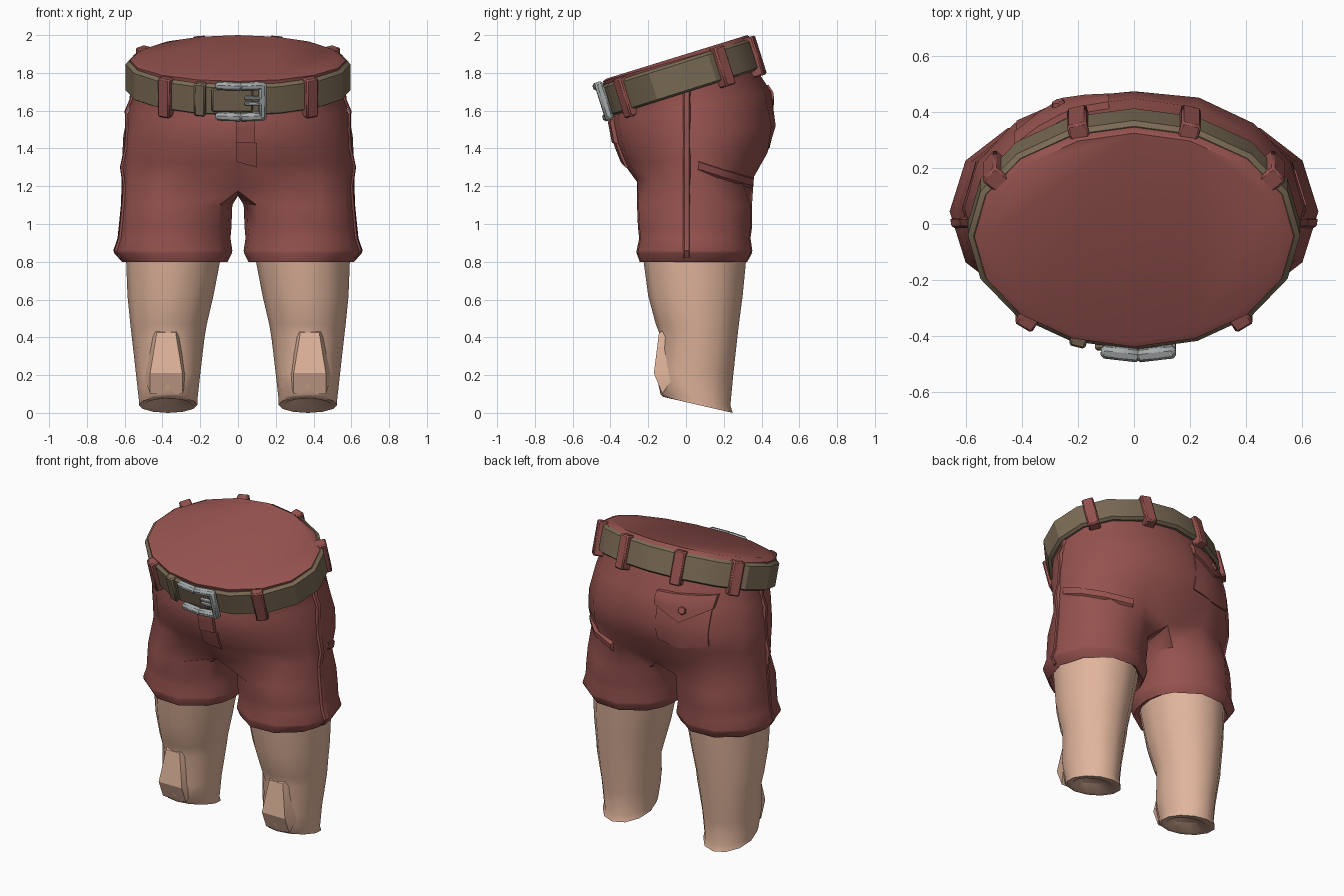
import bpy, bmesh, math
from mathutils import Vector, Matrix
from mathutils.bvhtree import BVHTree

if "Cube" in bpy.data.objects:
    bpy.data.objects.remove(bpy.data.objects["Cube"])


def material(name, rgb):
    m = bpy.data.materials.new(name)
    m.diffuse_color = (*rgb, 1)
    m.use_nodes = True
    m.node_tree.nodes["Principled BSDF"].inputs["Base Color"].default_value = m.diffuse_color
    return m


RED = material("brick_red_cloth", (0.30, 0.085, 0.077))
SKIN = material("skin", (0.76, 0.465, 0.335))
BROWN = material("brown_leather", (0.195, 0.145, 0.09))
GREY = material("grey_metal", (0.38, 0.40, 0.40))


def finish(bm, name, mat, angle=30, bevel=0):
    bmesh.ops.remove_doubles(bm, verts=bm.verts, dist=1e-4)
    bmesh.ops.recalc_face_normals(bm, faces=bm.faces)
    me = bpy.data.meshes.new(name)
    bm.to_mesh(me)
    me.materials.append(mat)
    me.shade_smooth()
    me.set_sharp_from_angle(angle=math.radians(angle))
    ob = bpy.data.objects.new(name, me)
    bpy.context.collection.objects.link(ob)
    if bevel:
        b = ob.modifiers.new("bevel", 'BEVEL')
        b.width, b.segments = bevel, 1
    return ob


def bridge(bm, a, b, closed=True):
    n = len(a)
    for i in range(n if closed else n - 1):
        j = (i + 1) % n
        bm.faces.new((a[i], a[j], b[j], b[i]))


def add(bm, pts):
    return [bm.verts.new(p) for p in pts]


# Shorts: hip rings run front to back, then split into leg rings at the crotch
# hip ring: z front, z back, half width, y front, y back, back cleft depth
HIPS = [(1.77, 2.0, .53, -.42, .325, 0), (1.755, 1.98, .572, -.44, .35, 0),
        (1.60, 1.80, .56, -.375, .385, 0), (1.55, 1.70, .575, -.395, .45, .0),
        (1.42, 1.52, .607, -.37, .485, .01), (1.32, 1.38, .613, -.33, .462, .03),
        (1.24, 1.25, .615, -.285, .385, .07)]
# leg ring: z, inner x, outer x, y front, y back
LEGS = [(1.10, .03, .62, -.27, .36), (.98, .035, .632, -.265, .36),
        (.925, .04, .638, -.258, .352), (.86, .03, .66, -.272, .362),
        (.845, .032, .655, -.272, .36), (.80, .055, .615, -.255, .335),
        (.82, .09, .60, -.235, .32)]
LEG_ANGLES = [-50 + 35 * k for k in range(9)] + [250, 270, 290]


def hip_points(r, s):
    zf, zb, w, yf, yb, cleft = r
    pts = []
    for k in range(9):
        t = math.pi * k / 8
        f = (1 - math.cos(t)) / 2
        y = yf + (yb - yf) * f - (cleft if k == 8 else 0)
        z = zf + (zb - zf) * f
        if cleft > .06 and k in (0, 8):     # crotch dips between the legs
            y += .06 if k == 0 else 0
            z -= .065
        pts.append((s * w * math.sin(t) if 0 < k < 8 else 0, y, z))
    return pts


def leg_points(r, s, angles, zb=None):
    z, xi, xo, yf, yb = r
    zb = z if zb is None else zb
    pts = []
    for d in angles:
        c, n = math.cos(math.radians(d)), math.sin(math.radians(d))
        f = (1 - c) / 2
        pts.append((s * ((xi + xo) / 2 + (xo - xi) / 2 * n), yf + (yb - yf) * f, z + (zb - z) * f))
    return pts


bm = bmesh.new()
for s in (-1, 1):
    rings = [add(bm, hip_points(r, s)) for r in HIPS]
    bm.faces.new(rings[0])
    for a, b in zip(rings, rings[1:]):
        bridge(bm, a, b, False)
    saddle = add(bm, [(0, .17, 1.16), (0, .03, 1.15), (0, -.12, 1.155)])
    legs = [rings[-1] + saddle] + [add(bm, leg_points(r, s, LEG_ANGLES)) for r in LEGS]
    for a, b in zip(legs, legs[1:]):
        bridge(bm, a, b)
finish(bm, "shorts", RED, 42)
bm.faces.ensure_lookup_table()
tree = BVHTree.FromBMesh(bm)


def cloth_y(x, z, side):
    hit = tree.ray_cast(Vector((x, 3 * side, z)), Vector((0, -side, 0)))[0]
    return hit.y if hit else 0


# Cloth panels laid over the front (side -1) or back (side 1) of the shorts
def panel(name, x0, x1, top, bottom, side, thick, n=4):
    bm = bmesh.new()
    outer, inner = [], []
    for i in range(n + 1):
        u = i / n
        x = x0 + (x1 - x0) * u
        lo = bottom(u)
        for j in range(n + 1):
            z = top + (lo - top) * j / n
            y = cloth_y(x, z, side)
            outer.append(bm.verts.new((x, y + side * thick, z)))
            inner.append(bm.verts.new((x, y - side * .02, z)))
    m = n + 1
    for g in (outer, inner):
        for i in range(n):
            for j in range(n):
                k = i * m + j
                bm.faces.new((g[k], g[k + 1], g[k + m + 1], g[k + m]))
    rim = [i * m for i in range(n)] + [n * m + j for j in range(n)]
    rim += [i * m + n for i in range(n, 0, -1)] + list(range(n, 0, -1))
    bridge(bm, [outer[k] for k in rim], [inner[k] for k in rim])
    finish(bm, name, RED)


panel("back_pocket", -.42, -.10, 1.70, lambda u: 1.42 - .03 * (1 - abs(2 * u - 1)), 1, .008)
panel("back_pocket_flap", -.43, -.09, 1.735, lambda u: 1.66 - .09 * (1 - abs(2 * u - 1)), 1, .025)
panel("fly_upper", -.01, .09, 1.57, lambda u: 1.43, -1, .022)
panel("fly_lower", -.01, .10, 1.43, lambda u: 1.33 - .03 * u, -1, .014)

bm = bmesh.new()
spot = Matrix.Translation((-.27, cloth_y(-.27, 1.645, 1) + .025, 1.645))
bmesh.ops.create_cone(bm, cap_ends=True, segments=6, radius1=.032, radius2=.022, depth=.025,
                      matrix=spot @ Matrix.Rotation(math.radians(20), 4, 'Z')
                      @ Matrix.Rotation(math.radians(-70), 4, 'X'))
finish(bm, "pocket_button", RED)


# Raised ribbons: side seams and the fold below the seat
def ribbon(name, path, wide, out):
    bm = bmesh.new()
    wide, out = Vector(wide), Vector(out)
    rings = []
    for p in path:
        p = Vector(p)
        rings.append(add(bm, [p - wide - out, p - wide * .6 + out * .5, p + wide * .6 + out, p + wide - out]))
    for a, b in zip(rings, rings[1:]):
        bridge(bm, a, b)
    bm.faces.new(rings[0])
    bm.faces.new(rings[-1])
    finish(bm, name, RED)


for s, side in ((-1, "left"), (1, "right")):
    seam = []
    for z in (1.74, 1.66, 1.6, 1.5, 1.4, 1.3, 1.2, 1.1, .98, .925, .86, .82):
        hit = tree.ray_cast(Vector((3 * s, .005, z)), Vector((-s, 0, 0)))[0]
        seam.append((hit.x + s * (.02 if z in (1.6, 1.3) else .002), .005, z))
    ribbon(side + "_side_seam", seam, (0, .02, 0), (s * .008, 0, 0))
ribbon("seat_fold", [(.612, .06, 1.31), (.575, .18, 1.27), (.47, .28, 1.24), (.30, .35, 1.22)],
       (0, 0, .03), (.006, .009, 0))

# Bare legs, with a hollow at the lower end
SHINS = [(.88, .88, .08, .595, -.235, .325), (.62, .62, .13, .585, -.20, .30),
         (.47, .47, .165, .57, -.16, .28), (.40, .40, .177, .562, -.132, .272),
         (.21, .20, .20, .54, -.16, .25), (.10, .04, .215, .525, -.135, .235),
         (.085, 0, .215, .525, -.12, .247), (.075, .02, .25, .49, -.08, .18),
         (.11, .07, .30, .44, -.03, .12)]
for s, side in ((-1, "left"), (1, "right")):
    bm = bmesh.new()
    rings = [add(bm, leg_points((r[0], *r[2:]), s, range(0, 360, 30), r[1])) for r in SHINS]
    for a, b in zip(rings, rings[1:]):
        bridge(bm, a, b)
    bm.faces.new(rings[0])
    bm.faces.new(rings[-1])
    finish(bm, side + "_leg", SKIN, 50)
    # kneecap wedge
    bm = bmesh.new()
    cx = s * .38
    pts = [(cx + q * w, y, z) for q in (-1, 1) for w, y, z in
           ((.05, -.143, .425), (.085, -.17, .21), (.085, -.125, .10), (.08, -.06, .46), (.12, -.06, .2))]
    bmesh.ops.convex_hull(bm, input=add(bm, pts))
    finish(bm, side + "_kneecap", SKIN, 25)

# Tilted belt frame: local x across, local y back, local z up
FRAME = Matrix.Translation((0, -.05, 1.88)) @ Matrix.Rotation(math.radians(17.5), 4, 'X')


def oval(a, b, h):
    return [FRAME @ Vector((a * math.sin(t), -b * math.cos(t), h))
            for t in (math.pi * k / 8 for k in range(16))]


bm = bmesh.new()
rings = [add(bm, oval(*r)) for r in ((.54, .385, -.03), (.575, .413, -.02), (.595, .43, -.035),
                                     (.595, .43, -.18), (.575, .41, -.19), (.54, .385, -.18))]
for a, b in zip(rings, rings[1:] + rings[:1]):
    bridge(bm, a, b)
finish(bm, "belt", BROWN, 25)


def block(name, centre, size, mat, turn=0, bevel=.008):
    bm = bmesh.new()
    m = FRAME @ Matrix.Translation(centre) @ Matrix.Rotation(turn, 4, 'Z') @ Matrix.Diagonal((*size, 1))
    bmesh.ops.create_cube(bm, size=1, matrix=m)
    finish(bm, name, mat, 30, bevel)


def on_belt(name, degrees, size, h, mat):
    t = math.radians(degrees)
    x, y = .578 * math.sin(t), -.415 * math.cos(t)
    turn = math.atan2(y / .42 ** 2, x / .585 ** 2) + math.pi / 2
    block(name, (x, y, h), size, mat, turn)


# Belt loops and the leather keeper
for s, side in ((-1, "left"), (1, "right")):
    for part, deg in (("front", 41), ("side", 121), ("back", 160)):
        on_belt(f"{side}_{part}_belt_loop", s * deg, (.072, .07, .215), -.118, RED)
on_belt("belt_keeper", -20, (.06, .055, .18), -.105, BROWN)

# Buckle: open frame with a double prong
block("belt_tip", (-.03, -.425, -.10), (.22, .02, .13), BROWN)
for part, h in (("top", -.018), ("bottom", -.188)):
    for x, turn, half in ((-.048, -.12, "left"), (.078, .12, "right")):
        block(f"buckle_{part}_{half}", (x, -.44, h), (.142, .045, .042), GREY, turn, .012)
block("buckle_right_bar", (.13, -.435, -.10), (.04, .045, .20), GREY, .12, .012)
for part, h in (("upper", -.085), ("lower", -.115)):
    block(part + "_prong", (.08, -.44, h), (.09, .025, .018), GREY, 0, .004)
